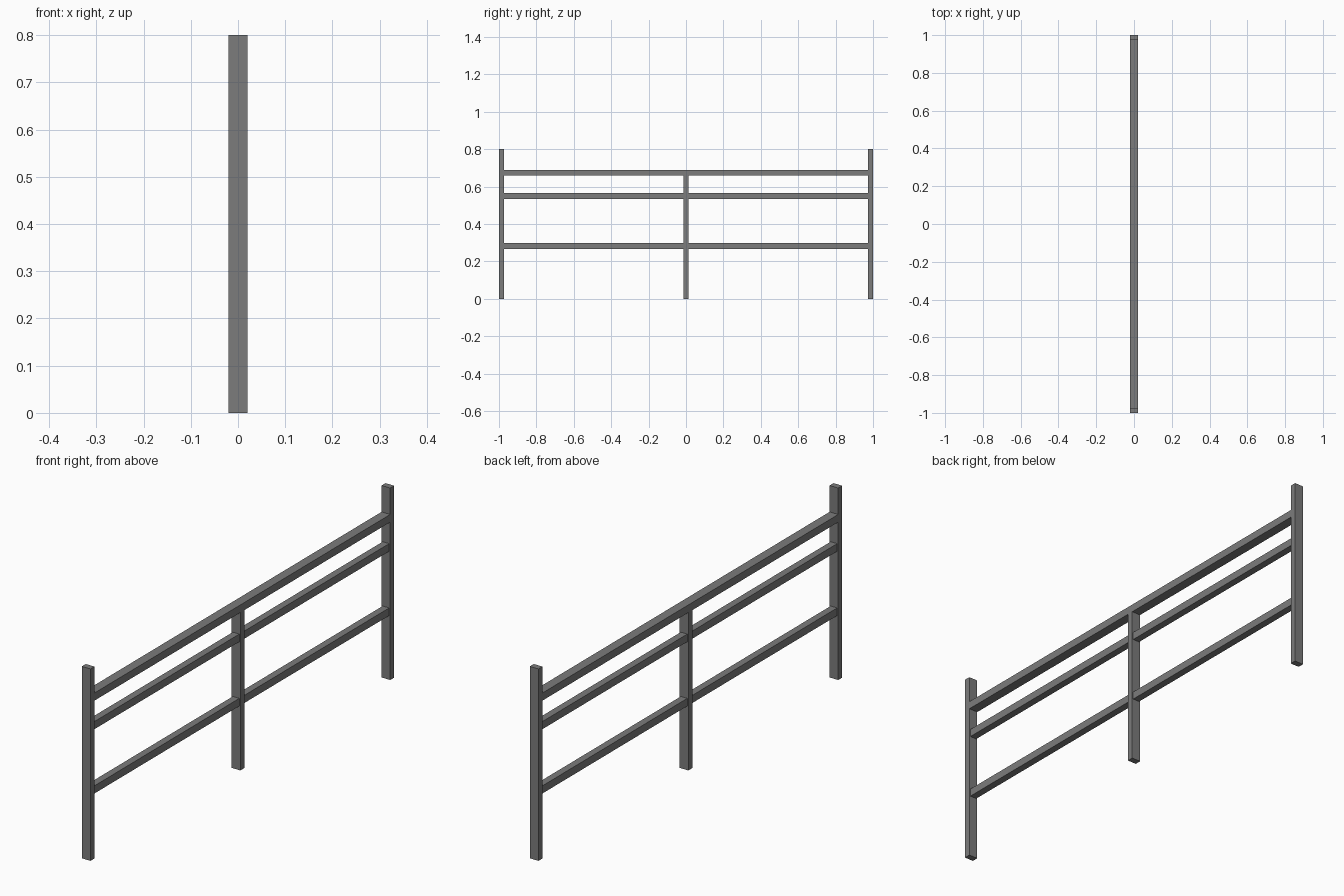
import bpy

if "Cube" in bpy.data.objects:
    bpy.data.objects.remove(bpy.data.objects["Cube"], do_unlink=True)

# Single painted-metal colour
steel = bpy.data.materials.new("grey steel")
steel.use_nodes = True
colour = (0.2, 0.2, 0.2, 1)
steel.diffuse_color = colour
steel.node_tree.nodes["Principled BSDF"].inputs["Base Color"].default_value = colour


def bar(name, width, y0, y1, z0, z1):
    """Box centred on x = 0, spanning the given y and z ranges."""
    bpy.ops.mesh.primitive_cube_add(size=1, location=(0, (y0 + y1) / 2, (z0 + z1) / 2))
    obj = bpy.context.object
    obj.name = name
    obj.scale = (width, y1 - y0, z1 - z0)
    bpy.ops.object.transform_apply(location=False, rotation=False, scale=True)
    obj.data.materials.append(steel)
    return obj


POST_W, POST_T, HEIGHT = 0.04, 0.026, 0.8
INNER = 1 - POST_T
RAIL_H = 0.032
TOP_RAIL_Z = 0.658

# Posts: two tall ends and a shorter one under the top rail
bar("front_post", POST_W, -1, -INNER, 0, HEIGHT)
bar("back_post", POST_W, INNER, 1, 0, HEIGHT)
bar("middle_post", POST_W, -POST_T / 2, POST_T / 2, 0, TOP_RAIL_Z)

# Continuous top rail
bar("top_rail", POST_W, -INNER, INNER, TOP_RAIL_Z, TOP_RAIL_Z + RAIL_H)

# Narrower rails between the posts
for label, z in (("upper", 0.535), ("lower", 0.267)):
    for side, y0, y1 in (("front", -INNER, -POST_T / 2), ("back", POST_T / 2, INNER)):
        bar(f"{label}_rail_{side}", 0.03, y0, y1, z, z + RAIL_H)
